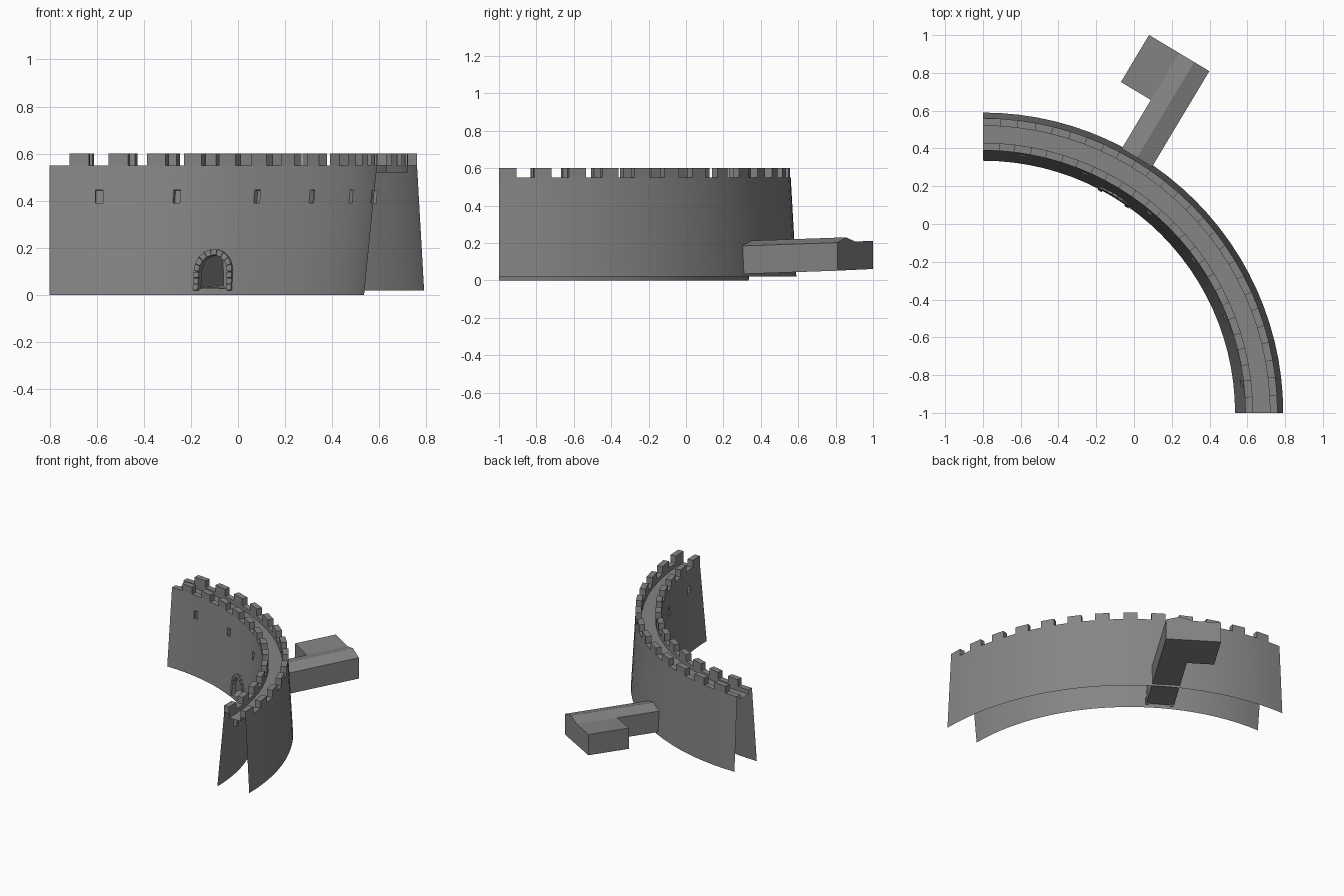
import bpy, bmesh
from math import sin, cos, pi, radians, atan
from mathutils import Matrix, Vector

if "Cube" in bpy.data.objects:
    bpy.data.objects.remove(bpy.data.objects["Cube"])

CX, CY = -0.8, -1.0      # centre of the quarter circle
SEG = 26

stone = bpy.data.materials.new("dark_stone")
stone.diffuse_color = (.235, .235, .235, 1)
stone.use_nodes = True
stone.node_tree.nodes["Principled BSDF"].inputs["Base Color"].default_value = stone.diffuse_color


def finish(name, bm):
    bmesh.ops.recalc_face_normals(bm, faces=bm.faces[:])
    me = bpy.data.meshes.new(name)
    bm.to_mesh(me)
    bm.free()
    me.materials.append(stone)
    ob = bpy.data.objects.new(name, me)
    bpy.context.collection.objects.link(ob)
    return ob


def loft(bm, rings, cap0=True, cap1=True):
    """Solid through matching rings of points, ends optionally open."""
    vs = [[bm.verts.new(p) for p in r] for r in rings]
    n = len(vs[0])
    for a, b in zip(vs, vs[1:]):
        for i in range(n):
            j = (i + 1) % n
            bm.faces.new((a[i], a[j], b[j], b[i]))
    if cap0:
        bm.faces.new(vs[0])
    if cap1:
        bm.faces.new(vs[-1][::-1])


def sweep(bm, profile, a0, a1, n):
    """Sweep an (r, z) profile around the arc centre."""
    angs = [a0 + (a1 - a0) * i / n for i in range(n + 1)]
    loft(bm, [[(CX + r * cos(a), CY + r * sin(a), z) for r, z in profile] for a in angs])


def wall_frame(deg):
    """Frame on the leaning inner wall: x along, y into the wall, z up."""
    return (Matrix.Translation((CX, CY, 0)) @ Matrix.Rotation(radians(deg - 90), 4, 'Z')
            @ Matrix.Translation((0, 1.335, 0)) @ Matrix.Rotation(-atan(0.1), 4, 'X'))


def prism(bm, pts, y0, y1, m):
    loft(bm, [[m @ Vector((x, y, z)) for x, z in pts] for y in (y0, y1)])


# Curved wall with walkway and parapets
bm = bmesh.new()
sweep(bm, [(1.335, 0), (1.59, .02), (1.56, .55), (1.52, .55), (1.52, .52),
           (1.43, .52), (1.43, .55), (1.39, .55)], 0, pi / 2, SEG)
wall = finish("curved_wall", bm)

# Cutters for arrow slits and the arched doorway
DOOR, SPRING, RI, RO = 58.7, 0.10, 0.07, 0.095
m = wall_frame(DOOR)
bm = bmesh.new()
for deg in (81.2, 66.9, 50.2, 36, 21.6, 6.5):
    prism(bm, [(-.016, .392), (.016, .392), (.016, .448), (-.016, .448)], -.03, .02, wall_frame(deg))
arch = [(-RI, .028), (RI, .028)] + [(RI * cos(pi * i / 12), SPRING + RI * sin(pi * i / 12)) for i in range(13)]
prism(bm, arch, -.05, .015, m)
cutter = finish("recess_cutter", bm)
cutter.hide_render = True
mod = wall.modifiers.new("recesses", 'BOOLEAN')
mod.operation, mod.object, mod.solver = 'DIFFERENCE', cutter, 'EXACT'
bpy.context.view_layer.objects.active = wall
wall.select_set(True)
bpy.ops.object.modifier_apply(modifier=mod.name)
bpy.data.objects.remove(cutter)


# Open the hollow wall at its underside, both ends and the back of the doorway
def door_back(f):
    q = [m.inverted() @ v.co for v in f.verts]
    return all(abs(p.x) < .1 and abs(p.y - .015) < .001 and p.z < .2 for p in q)


bm = bmesh.new()
bm.from_mesh(wall.data)
gone = [f for f in bm.faces
        if (f.normal.z < -.9 and f.calc_center_median().z < .02)
        or all(v.co.y < CY + .001 for v in f.verts)
        or all(v.co.x < CX + .001 for v in f.verts)
        or door_back(f)]
bmesh.ops.delete(bm, geom=gone, context='FACES')
bm.to_mesh(wall.data)
bm.free()
bpy.ops.object.shade_smooth_by_angle(angle=radians(25))

# Merlons on both parapets
bm = bmesh.new()
step = pi / 2 / SEG
for i in range(0, SEG, 2):
    for r0, r1 in ((1.39, 1.43), (1.52, 1.56)):
        sweep(bm, [(r0, .55), (r1, .55), (r1, .60), (r0, .60)], i * step, (i + 1) * step, 1)
finish("merlons", bm)

# Door surround: jamb stones and arch stones
bm = bmesh.new()
gap = .002
for s in (-1, 1):
    for k in range(3):
        z0 = .02 + k * .08 / 3
        z1 = z0 + .08 / 3 - gap
        prism(bm, [(s * RI, z0), (s * RO, z0), (s * RO, z1), (s * RI, z1)], -.012, .004, m)
N = 9
for k in range(N):
    a, b = pi * k / N + .012, pi * (k + 1) / N - .012
    prism(bm, [(r * cos(t), SPRING + r * sin(t)) for r, t in ((RI, a), (RO, a), (RO, b), (RI, b))],
          -.012, .004, m)
finish("door_stones", bm)

# Passage from the doorway through the wall into a rear building with a side wing
U = Vector((.514, .858))
V = Vector((-.858, .514))


def site(u, v, h):
    p = Vector((.092, .297)) + U * u + V * v
    return (p.x, p.y, .034 + .03 * u + .025 * v + h)


L, W, W2, H, RIDGE = .597, .187, .372, .15, .176
S = L - .29
arm = [(0, 0), (W, 0), (W, H), (W / 2, RIDGE), (0, H)]
hall = [(0, 0), (W, 0), (W2, 0), (W2, H), (W, H), (W / 2, RIDGE), (0, H)]
bm = bmesh.new()
loft(bm, [[site(-.228 + .1 * h, v, h) for v, h in arm],
          [site(S, v, h) for v, h in arm]], False, False)
loft(bm, [[site(u, v, h) for v, h in hall] for u in (S, L)], False, True)
bm.faces.new([bm.verts.new(site(S, v, h)) for v, h in ((W, 0), (W2, 0), (W2, H), (W, H))])
bmesh.ops.remove_doubles(bm, verts=bm.verts[:], dist=.0005)
finish("rear_building", bm)
